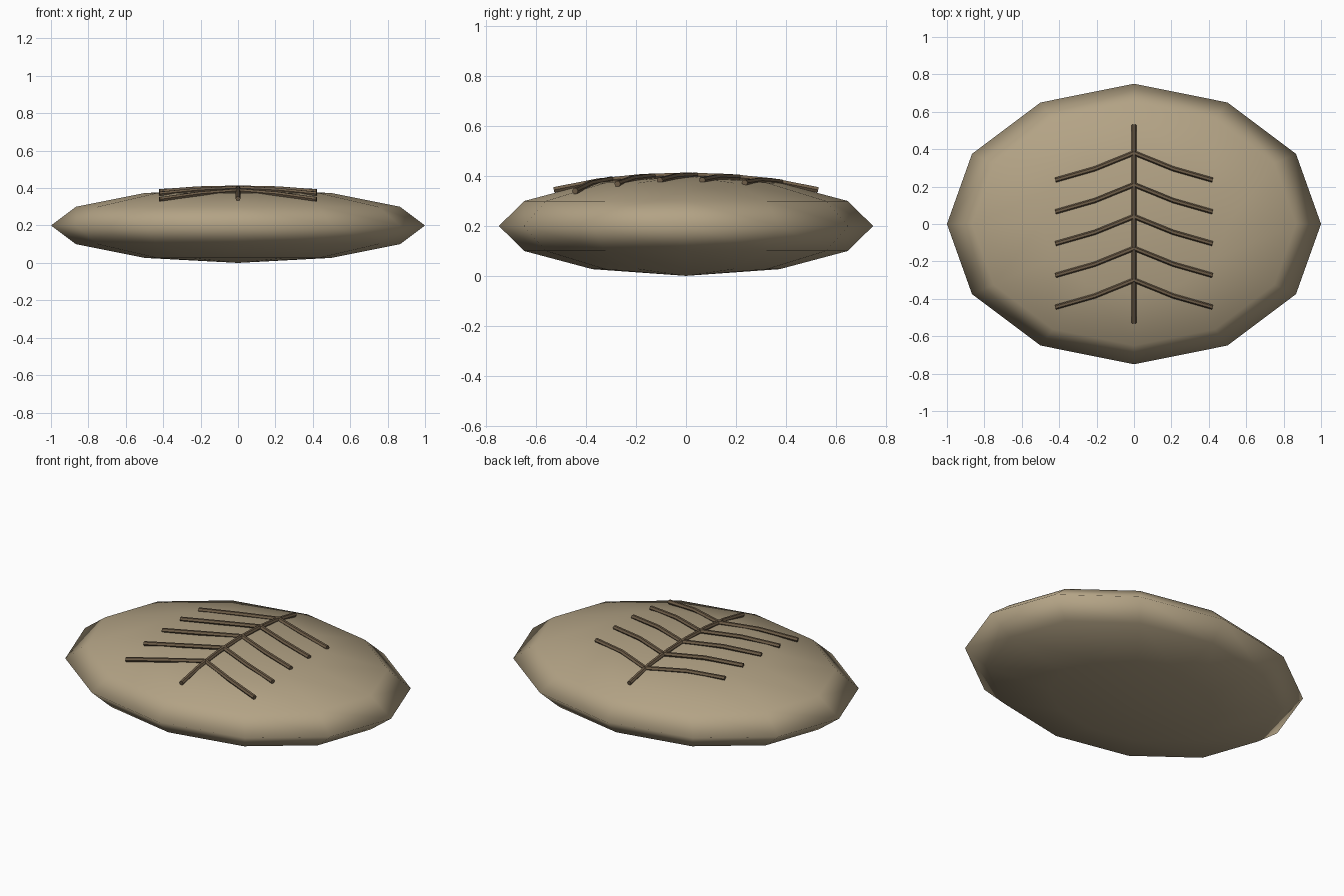
import bpy
from math import sqrt

cube = bpy.data.objects.get("Cube")
if cube:
    bpy.data.objects.remove(cube, do_unlink=True)

RX, RY, RZ = 1.0, 0.75, 0.2   # shell half sizes
RIDGE = 0.013                 # ridge tube radius


def material(name, rgb):
    mat = bpy.data.materials.new(name)
    mat.use_nodes = True
    color = (*rgb, 1.0)
    mat.diffuse_color = color
    bsdf = next(n for n in mat.node_tree.nodes if n.type == 'BSDF_PRINCIPLED')
    bsdf.inputs["Base Color"].default_value = color
    return mat


tan = material("sandy tan", (0.45, 0.365, 0.235))
brown = material("dark brown", (0.16, 0.112, 0.066))


def on_shell(x, y):
    """Point just above the top of the shell."""
    return (x, y, RZ + RZ * sqrt(1 - (x / RX) ** 2 - (y / RY) ** 2) + 0.003)


def ridge(name, points):
    """Thin tube that follows the shell through the given x, y points."""
    curve = bpy.data.curves.new(name, 'CURVE')
    curve.dimensions = '3D'
    curve.bevel_depth = RIDGE
    curve.bevel_resolution = 1
    curve.use_fill_caps = True
    spline = curve.splines.new('POLY')
    spline.points.add(len(points) - 1)
    for p, (x, y) in zip(spline.points, points):
        p.co = (*on_shell(x, y), 1)
    curve.materials.append(brown)
    obj = bpy.data.objects.new(name, curve)
    bpy.context.collection.objects.link(obj)
    bpy.ops.object.select_all(action='DESELECT')
    obj.select_set(True)
    bpy.context.view_layer.objects.active = obj
    bpy.ops.object.convert(target='MESH')
    bpy.ops.object.shade_smooth_by_angle()


# Flattened low-poly shell
bpy.ops.mesh.primitive_uv_sphere_add(segments=12, ring_count=6, radius=1, location=(0, 0, RZ))
shell = bpy.context.object
shell.name = "shell"
shell.scale = (RX, RY, RZ)
bpy.ops.object.transform_apply(location=True, scale=True, rotation=False)
bpy.ops.object.shade_smooth()
shell.data.materials.append(tan)

# Central spine ridge
ridge("spine_ridge", [(0, 0.53 * i / 3) for i in range(-3, 4)])

# Swept-back rib ridges, in mirrored pairs
for i in range(5):
    y = 0.38 - 0.17 * i
    for side, sign in (("left", 1), ("right", -1)):
        ridge(f"{side}_rib_{i + 1}",
              [(0, y), (sign * 0.21, y - 0.085), (sign * 0.42, y - 0.145)])
